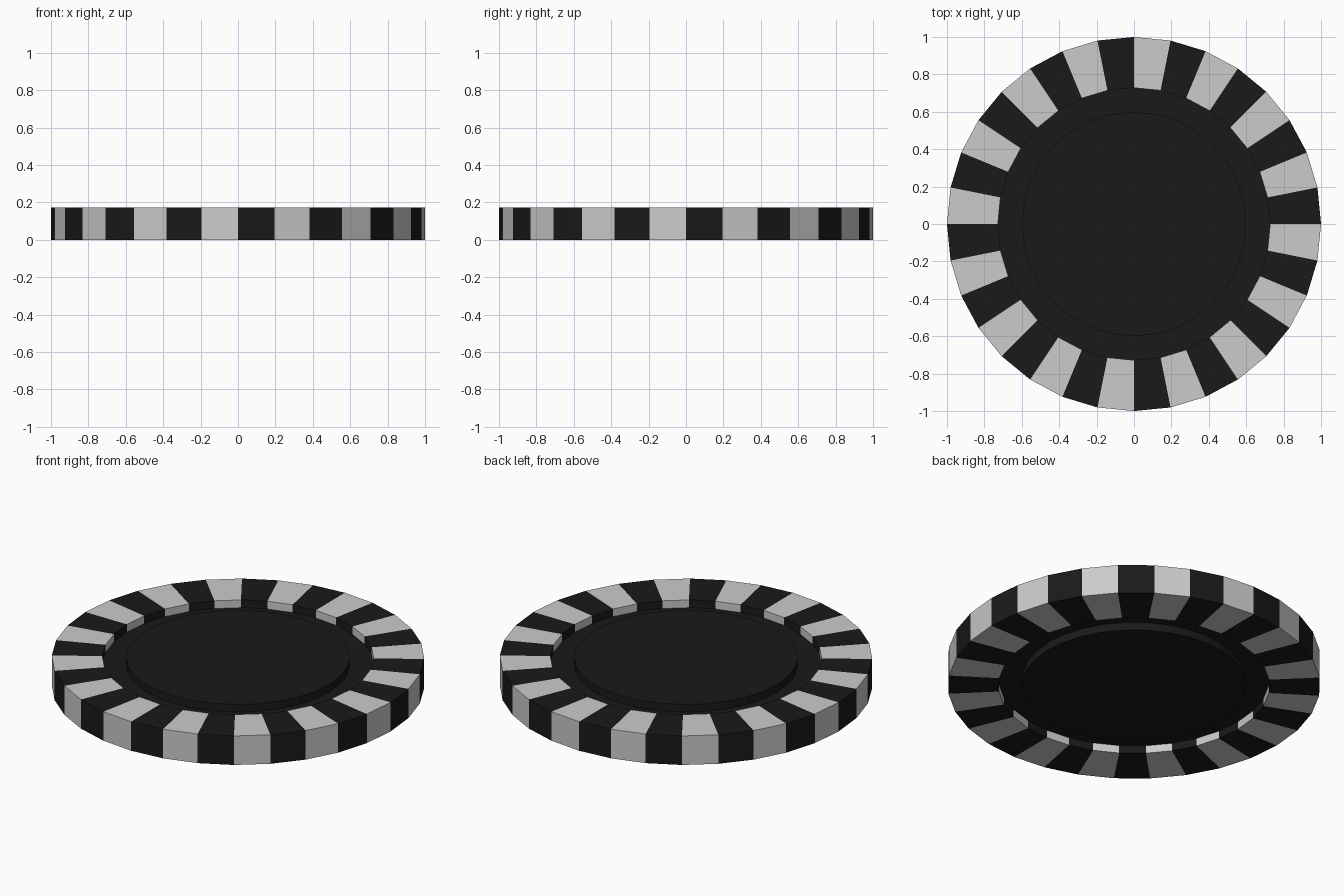
import bpy, bmesh, math

if "Cube" in bpy.data.objects:
    bpy.data.objects.remove(bpy.data.objects["Cube"])

SIDES = 32
H = 0.172          # overall thickness
RECESS = 0.046     # depth of the groove on both faces


def material(name, value):
    m = bpy.data.materials.new(name)
    m.diffuse_color = (value, value, value, 1)
    m.use_nodes = True
    m.node_tree.nodes["Principled BSDF"].inputs["Base Color"].default_value = m.diffuse_color
    return m


black = material("black", 0.01)
pale = material("pale_grey", 0.8)


def lathe(name, profile, closed, striped):
    """Spin an (r, z) profile around z; striped colours alternate segments."""
    bm = bmesh.new()
    rings = []
    for k in range(SIDES):
        a = 2 * math.pi * k / SIDES
        rings.append([bm.verts.new((r * math.cos(a), r * math.sin(a), z))
                      for r, z in profile])
    n = len(profile)
    for k in range(SIDES):
        p, q = rings[k], rings[(k + 1) % SIDES]
        for i in range(n if closed else n - 1):
            j = (i + 1) % n
            f = bm.faces.new((p[i], q[i], q[j], p[j]))
            f.material_index = k % 2 if striped else 0
    if not closed:
        bm.faces.new([r[0] for r in rings])
        bm.faces.new([r[-1] for r in rings])
    bmesh.ops.recalc_face_normals(bm, faces=bm.faces[:])
    mesh = bpy.data.meshes.new(name)
    bm.to_mesh(mesh)
    bm.free()
    mesh.materials.append(black)
    mesh.materials.append(pale)
    obj = bpy.data.objects.new(name, mesh)
    bpy.context.collection.objects.link(obj)
    return obj


# striped outer rim with a square cross-section
lathe("striped_rim", [(1, 0), (1, H), (0.728, H), (0.728, 0)], True, True)

# black centre: recessed groove floor and raised disc on both faces
lathe("centre_disc", [(0.6, 0), (0.6, RECESS), (0.728, RECESS),
                      (0.728, H - RECESS), (0.6, H - RECESS), (0.6, H)],
      False, False)
